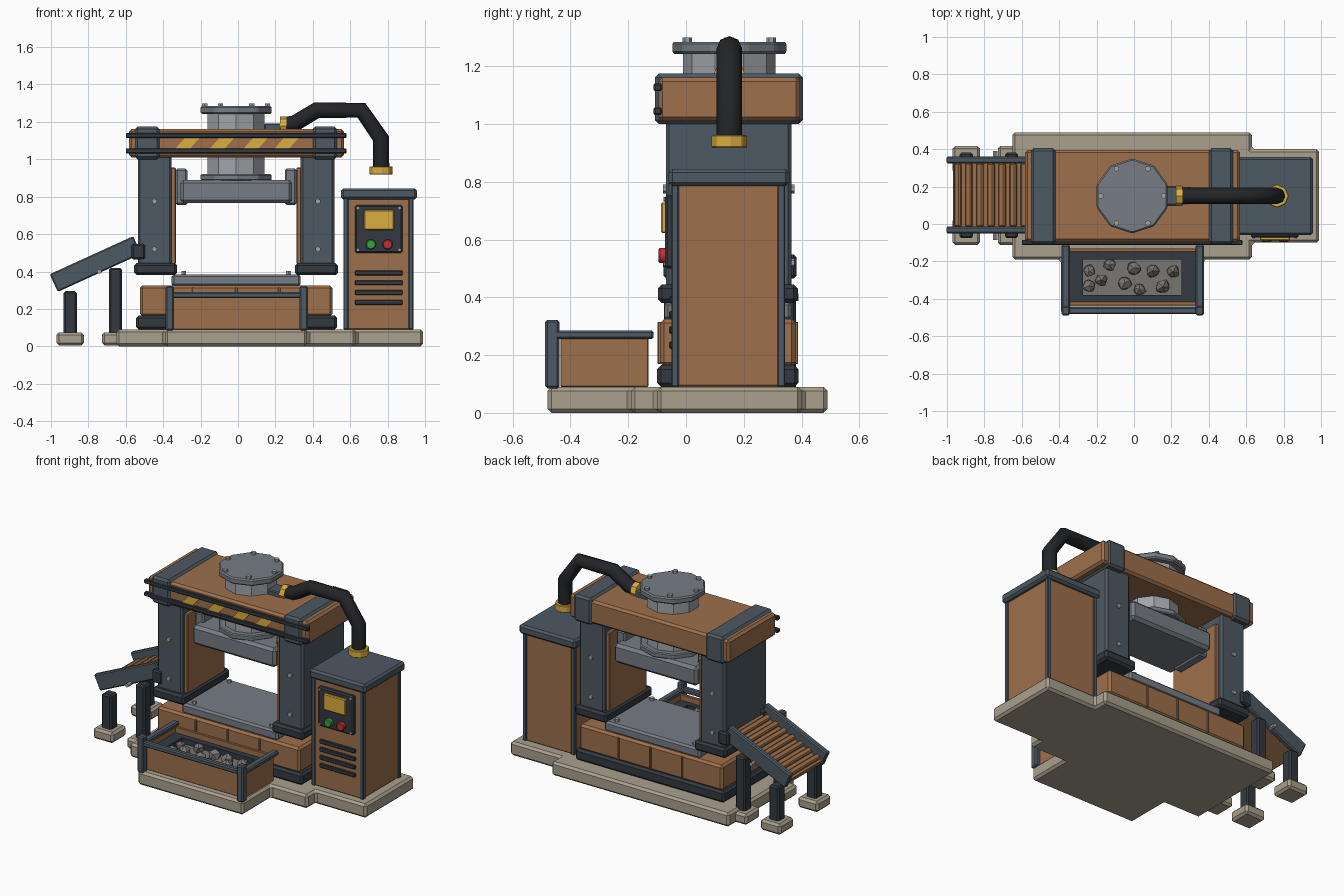
import bpy, bmesh, math, random
from mathutils import Vector, Matrix

random.seed(4)
CX, CY = -0.01, 0.15   # press axis


def material(name, r, g, b):
    m = bpy.data.materials.new(name)
    m.diffuse_color = (r, g, b, 1)
    return m


BROWN = material("brown_paint", 0.34, 0.16, 0.07)
SLATE = material("slate_paint", 0.075, 0.10, 0.125)
DARK = material("dark_metal", 0.033, 0.042, 0.053)
STEEL = material("steel", 0.18, 0.205, 0.235)
PALE = material("pale_steel", 0.36, 0.37, 0.40)
STONE = material("concrete", 0.40, 0.35, 0.27)
GOLD = material("yellow", 0.72, 0.42, 0.05)
RUBBER = material("rubber", 0.016, 0.018, 0.021)
GREEN = material("green", 0.04, 0.35, 0.06)
RED = material("red", 0.55, 0.03, 0.03)
ROCK = material("rock", 0.19, 0.18, 0.17)


def finish(name, bm, mat, bevel=0.0):
    bmesh.ops.recalc_face_normals(bm, faces=bm.faces)
    me = bpy.data.meshes.new(name)
    bm.to_mesh(me)
    bm.free()
    me.materials.append(mat)
    ob = bpy.data.objects.new(name, me)
    bpy.context.collection.objects.link(ob)
    if bevel:
        mod = ob.modifiers.new("bevel", 'BEVEL')
        mod.width = bevel
        mod.segments = 1
    return ob


def box(name, x, y, z, mat, bevel=0.01, matrix=None):
    """Box from (min, max) pairs."""
    bm = bmesh.new()
    bmesh.ops.create_cube(bm, size=1)
    for v in bm.verts:
        v.co = Vector([(a + b) / 2 + c * (b - a) for (a, b), c in zip((x, y, z), v.co)])
    if matrix:
        bm.transform(matrix)
    return finish(name, bm, mat, bevel)


def prism(name, pts, lo, hi, mat, axis='z', bevel=0.0):
    """Extrude an outline; axis z uses (x, y) points, axis y uses (x, z) points."""
    bm = bmesh.new()
    put = (lambda p, h: (p[0], p[1], h)) if axis == 'z' else (lambda p, h: (p[0], h, p[1]))
    f = bm.faces.new([bm.verts.new(put(p, lo)) for p in pts])
    ext = bmesh.ops.extrude_face_region(bm, geom=[f])['geom']
    d = Vector(put((0, 0), hi - lo))
    bmesh.ops.translate(bm, vec=d, verts=[v for v in ext if isinstance(v, bmesh.types.BMVert)])
    return finish(name, bm, mat, bevel)


def cyl(name, c, r, depth, mat, n=8, axis='z', bevel=0.0):
    bm = bmesh.new()
    bmesh.ops.create_cone(bm, cap_ends=True, segments=n, radius1=r, radius2=r, depth=depth)
    rot = {'z': Matrix(), 'y': Matrix.Rotation(math.pi / 2, 4, 'X'),
           'x': Matrix.Rotation(math.pi / 2, 4, 'Y')}[axis]
    bm.transform(Matrix.Translation(c) @ rot)
    return finish(name, bm, mat, bevel)


# Stepped concrete base
prism("base_slab", [(-0.65, -0.19), (-0.39, -0.19), (-0.39, -0.48), (0.37, -0.48), (0.37, -0.19),
                    (0.63, -0.19), (0.63, -0.10), (0.99, -0.10), (0.99, 0.40), (0.63, 0.40),
                    (0.63, 0.49), (-0.65, 0.49)], 0, 0.09, STONE, bevel=0.014)

# Lower bed with dark skirt, panel ribs and anvil plate
box("bed_skirt", (-0.545, 0.53), (-0.10, 0.39), (0.09, 0.165), DARK, 0.014)
box("bed_body", (-0.525, 0.505), (-0.09, 0.38), (0.16, 0.325), BROWN, 0.014)
for x in (-0.24, -0.01, 0.22):
    for y in (-0.092, 0.382):
        box("bed_rib", (x - 0.006, x + 0.006), (y - 0.006, y + 0.006), (0.17, 0.315), BROWN, 0.002)
box("anvil_plate", (-0.355, 0.335), (-0.075, 0.365), (0.32, 0.385), STEEL, 0.012)
for x in (-0.29, 0.27):
    for y in (-0.035, 0.325):
        cyl("anvil_bolt", (x, y, 0.39), 0.014, 0.025, PALE, 6)

# Columns, mirrored about the press axis
for s in (-1, 1):
    def span(a, b):
        return tuple(sorted((CX + s * a, CX + s * b)))
    box("column", span(0.345, 0.525), (-0.07, 0.365), (0.43, 1.03), SLATE, 0.012)
    box("column_foot", span(0.315, 0.545), (-0.097, 0.387), (0.38, 0.445), DARK, 0.014)
    box("column_liner", span(0.322, 0.35), (-0.045, 0.34), (0.44, 0.955), BROWN, 0.005)
    box("ram_guide", span(0.26, 0.323), (0.03, 0.27), (0.755, 0.95), STEEL, 0.01)
    box("beam_clamp", span(0.41, 0.54), (-0.108, 0.405), (1.0, 1.175), SLATE, 0.014)
    for z in (0.52, 0.775):
        for y in (-0.072, 0.367):
            cyl("column_bolt", (CX + s * 0.437, y, z), 0.015, 0.016, PALE, 6, 'y')

# Top beam with rails and hazard stripes
box("top_beam", (-0.583, 0.567), (-0.095, 0.395), (1.01, 1.162), BROWN, 0.014)
for z in (1.045, 1.127):
    box("beam_rail", (-0.6, 0.58), (-0.112, -0.085), (z - 0.013, z + 0.013), DARK, 0.004)
for x in (-0.27, -0.085, 0.095, 0.26):
    prism("hazard_stripe", [(x - 0.067, 1.055), (x + 0.012, 1.055), (x + 0.067, 1.117), (x - 0.012, 1.117)],
          -0.102, -0.092, GOLD, 'y')

# Hydraulic cylinder and ram
cyl("hydraulic_cylinder", (CX, CY, 1.07), 0.16, 0.36, PALE, 10)
cyl("cylinder_cap", (CX, CY, 1.264), 0.2, 0.042, STEEL, 10, bevel=0.008)
cyl("ram_flange", (CX, CY, 0.903), 0.2, 0.034, STEEL, 10, bevel=0.006)
box("ram_plate", (-0.31, 0.29), (-0.035, 0.335), (0.765, 0.89), STEEL, 0.018)
for i in range(6):
    a = i * math.pi / 3
    cyl("cap_bolt", (CX + 0.168 * math.cos(a), CY + 0.168 * math.sin(a), 1.288), 0.016, 0.022, PALE, 6)

# Hydraulic hose with fittings
path = [(0.25, 1.183), (0.30, 1.19), (0.42, 1.262), (0.66, 1.262), (0.765, 1.11), (0.765, 0.95)]
cu = bpy.data.curves.new("hose", 'CURVE')
cu.dimensions = '3D'
cu.bevel_depth = 0.044
cu.bevel_resolution = 2
cu.use_fill_caps = True
sp = cu.splines.new('POLY')
sp.points.add(len(path) - 1)
for p, (x, z) in zip(sp.points, path):
    p.co = (x, CY, z, 1)
cu.materials.append(RUBBER)
bpy.context.collection.objects.link(bpy.data.objects.new("hose", cu))
box("hose_port", (0.14, 0.23), (0.10, 0.20), (1.155, 1.192), SLATE, 0.006)
cyl("hose_nut", (0.243, CY, 1.178), 0.052, 0.035, GOLD, 8, 'x')
cyl("hose_collar", (0.765, CY, 0.94), 0.063, 0.045, GOLD, 8, bevel=0.004)

# Control cabinet
box("cabinet_body", (0.57, 0.93), (-0.045, 0.335), (0.09, 0.80), BROWN, 0.006)
for x in (0.577, 0.925):
    for y in (-0.038, 0.33):
        box("cabinet_post", (x - 0.013, x + 0.013), (y - 0.013, y + 0.013), (0.09, 0.80), SLATE, 0.004)
box("cabinet_top", (0.55, 0.957), (-0.06, 0.358), (0.785, 0.845), SLATE, 0.013)
box("control_panel", (0.625, 0.88), (-0.072, -0.04), (0.50, 0.755), DARK, 0.008)
box("screen", (0.675, 0.833), (-0.087, -0.06), (0.622, 0.728), GOLD, 0.005)
for x, m in ((0.71, GREEN), (0.80, RED)):
    cyl("button", (x, -0.08, 0.545), 0.028, 0.03, m, 10, 'y', 0.005)
for x in (0.64, 0.865):
    for z in (0.515, 0.74):
        cyl("panel_screw", (x, -0.073, z), 0.008, 0.01, PALE, 6, 'y')
for z in (0.235, 0.287, 0.34, 0.392):
    box("vent", (0.625, 0.88), (-0.058, -0.04), (z - 0.013, z + 0.013), DARK, 0.004)

# Rubble tray
box("tray_floor", (-0.36, 0.345), (-0.435, -0.13), (0.09, 0.13), BROWN, 0.004)
for y in (-0.435, -0.15):
    box("tray_wall", (-0.36, 0.345), (y, y + 0.02), (0.09, 0.262), BROWN, 0.003)
for x in (-0.365, 0.33):
    box("tray_side", (x, x + 0.02), (-0.435, -0.13), (0.09, 0.262), BROWN, 0.003)
for x in (-0.365, 0.352):
    box("tray_side_rail", (x - 0.022, x + 0.022), (-0.485, -0.112), (0.255, 0.285), SLATE, 0.007)
    box("tray_post", (x - 0.022, x + 0.022), (-0.488, -0.438), (0.085, 0.322), SLATE, 0.008)
box("tray_front_rail", (-0.365, 0.352), (-0.482, -0.445), (0.258, 0.29), SLATE, 0.007)
for y0, y1 in ((-0.418, -0.38), (-0.19, -0.148)):
    box("tray_ledge", (-0.345, 0.33), (y0, y1), (0.13, 0.225), DARK, 0)
for x0, x1 in ((-0.345, -0.272), (0.255, 0.33)):
    box("tray_ledge_end", (x0, x1), (-0.39, -0.18), (0.13, 0.225), DARK, 0)
box("rubble_bed", (-0.275, 0.258), (-0.385, -0.185), (0.12, 0.19), ROCK, 0)
for x, y in ((-0.24, -0.25), (-0.13, -0.22), (0, -0.235), (0.10, -0.25), (0.21, -0.255), (-0.175, -0.3),
             (-0.24, -0.33), (-0.05, -0.315), (0.03, -0.35), (0.155, -0.335)):
    bm = bmesh.new()
    bmesh.ops.create_icosphere(bm, subdivisions=1, radius=random.uniform(0.032, 0.045))
    for v in bm.verts:
        v.co *= random.uniform(0.85, 1.15)
    bm.transform(Matrix.Translation((x, y, 0.205)) @ Matrix.Rotation(random.uniform(0, 6), 4, 'Z'))
    finish("rubble_rock", bm, ROCK)

# Sloped feed chute: side rails, bed and cross slats in tilted local space
tilt = Matrix.Translation((-0.762, 0, 0.44)) @ Matrix.Rotation(-math.radians(24.5), 4, 'Y')
for y in (-0.032, 0.342):
    box("chute_rail", (-0.245, 0.245), (y - 0.018, y + 0.018), (-0.052, 0.052), SLATE, 0.007, tilt)
box("chute_bed", (-0.235, 0.235), (-0.02, 0.33), (-0.045, -0.015), BROWN, 0.003, tilt)
for i in range(7):
    x = -0.2 + i * 0.065
    box("chute_slat", (x - 0.019, x + 0.019), (-0.015, 0.325), (-0.02, 0.008), BROWN, 0.008, tilt)

# Chute legs, pads and brackets
for y in (-0.04, 0.345):
    for x, top in ((-0.897, 0.295), (-0.655, 0.42)):
        box("chute_pad", (x - 0.073, x + 0.073), (y - 0.073, y + 0.073), (0.005, 0.075), STONE, 0.014)
        box("chute_leg", (x - 0.035, x + 0.035), (y - 0.036, y + 0.036), (0.06, top), DARK, 0.01)
    box("chute_bracket", (-0.57, -0.495), (y - 0.038, y + 0.038), (0.465, 0.548), DARK, 0.01)
    out = -1 if y < 0 else 1
    cyl("chute_bolt", (-0.742, y + out * 0.022, 0.40), 0.013, 0.045, PALE, 6, 'y')
